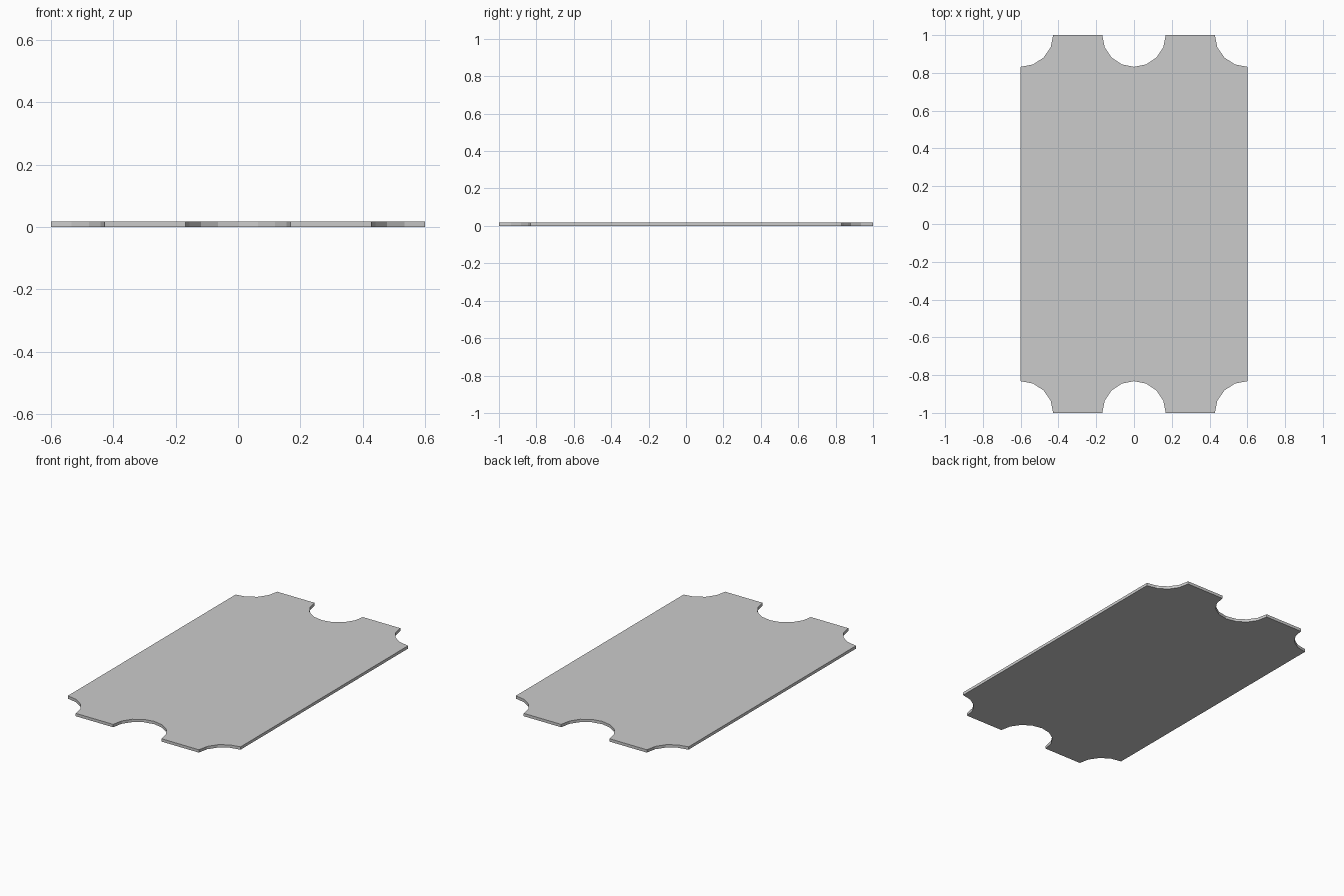
import bpy, bmesh
from math import sin, cos, radians

if "Cube" in bpy.data.objects:
    bpy.data.objects.remove(bpy.data.objects["Cube"])

W, L, T = 0.6, 1.0, 0.018   # half width, half length, thickness
STEP = 22.5                 # facet angle of the round notches


def notch(cx, rx, ry, start, end):
    """Faceted arc biting into the +y end, angles measured from +x."""
    n = round(abs(end - start) / STEP)
    angles = [radians(start + (end - start) * i / n) for i in range(n + 1)]
    return [(cx + rx * cos(a), L + ry * sin(a)) for a in angles]


# Outline of the +y end, right to left: corner, middle, corner notches
end = (notch(W, 0.172, 0.168, 270, 180)
       + notch(0, 0.168, 0.168, 360, 180)
       + notch(-W, 0.172, 0.168, 360, 270))
outline = end + [(-x, -y) for x, y in end]

# Extrude the outline into a thin plate
bm = bmesh.new()
base = bm.faces.new([bm.verts.new((x, y, 0)) for x, y in outline])
top = bmesh.ops.extrude_face_region(bm, geom=[base], use_keep_orig=True)
verts = [g for g in top["geom"] if isinstance(g, bmesh.types.BMVert)]
bmesh.ops.translate(bm, verts=verts, vec=(0, 0, T))
bmesh.ops.recalc_face_normals(bm, faces=bm.faces)

mesh = bpy.data.meshes.new("notched_plate")
bm.to_mesh(mesh)
bm.free()
plate = bpy.data.objects.new("notched_plate", mesh)
bpy.context.collection.objects.link(plate)
